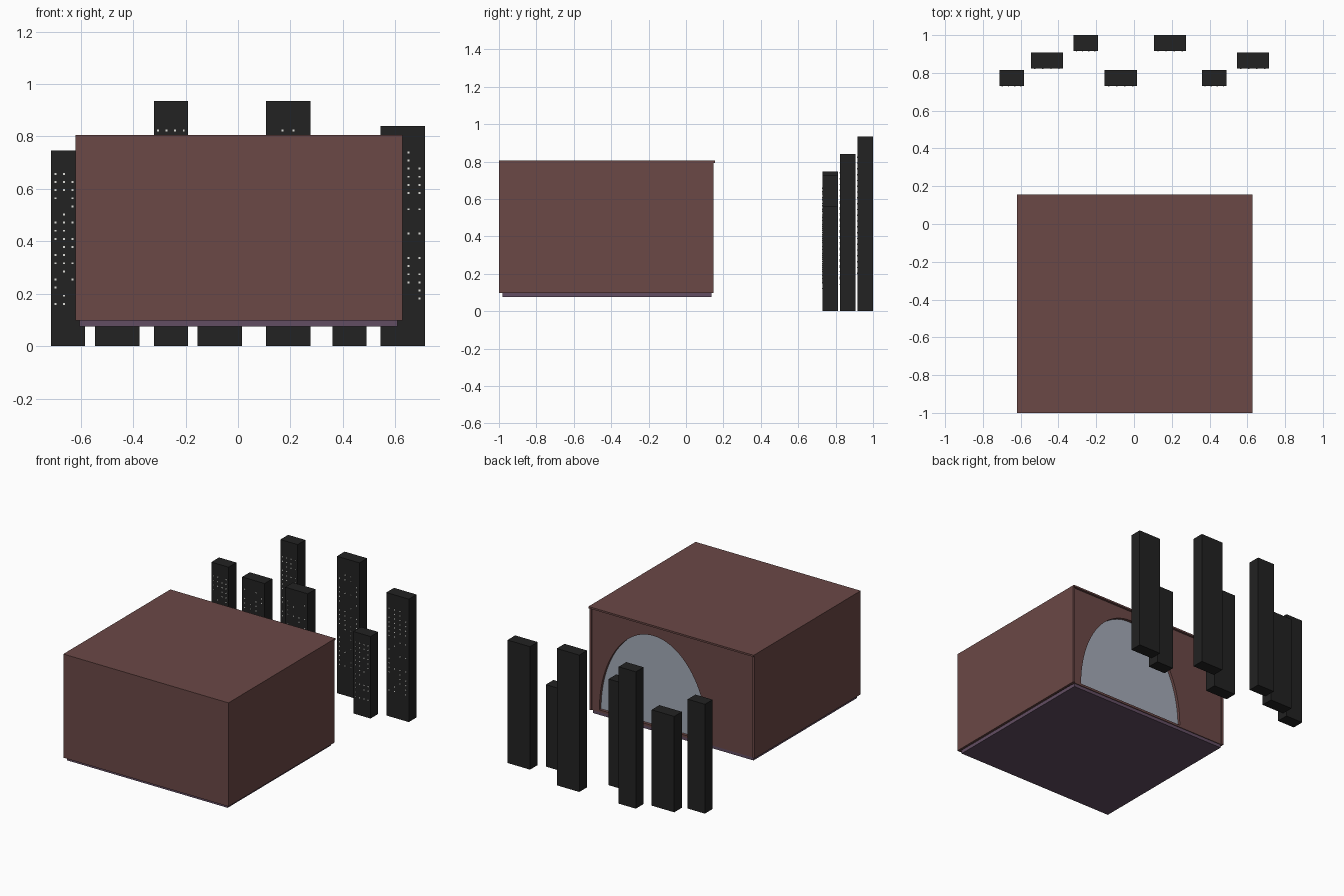
import bpy, bmesh, math, random
from mathutils import Vector

random.seed(7)
cube = bpy.data.objects.get("Cube")
if cube:
    bpy.data.objects.remove(cube, do_unlink=True)


def material(name, rgb):
    """Flat material from display-space 0-255 values."""
    linear = [((c / 255 + 0.055) / 1.055) ** 2.4 for c in rgb] + [1.0]
    mat = bpy.data.materials.new(name)
    mat.use_nodes = True
    mat.diffuse_color = linear
    mat.node_tree.nodes["Principled BSDF"].inputs["Base Color"].default_value = linear
    return mat


BROWN = material("brown wall", (107, 72, 70))
PURPLE = material("purple floor", (98, 77, 98))
GLASS = material("grey blue glass", (164, 171, 184))
TOWER = material("charcoal tower", (34, 34, 34))
LIT = material("lit window", (225, 225, 220))


def finish(name, bm, mat):
    bmesh.ops.recalc_face_normals(bm, faces=bm.faces)
    mesh = bpy.data.meshes.new(name)
    bm.to_mesh(mesh)
    bm.free()
    mesh.materials.append(mat)
    obj = bpy.data.objects.new(name, mesh)
    bpy.context.collection.objects.link(obj)
    return obj


def add_box(bm, lo, hi):
    lo, hi = Vector(lo), Vector(hi)
    verts = bmesh.ops.create_cube(bm, size=1)["verts"]
    for v in verts:
        v.co = (lo + hi) / 2 + v.co * (hi - lo)


def box(name, lo, hi, mat):
    bm = bmesh.new()
    add_box(bm, lo, hi)
    return finish(name, bm, mat)


def upright_plate(name, outline, y0, y1, mat):
    """Extrude an x-z outline from y0 to y1."""
    bm = bmesh.new()
    face = bm.faces.new([bm.verts.new((x, y0, z)) for x, z in outline])
    new = bmesh.ops.extrude_face_region(bm, geom=[face])["geom"]
    for v in new:
        if isinstance(v, bmesh.types.BMVert):
            v.co.y = y1
    return finish(name, bm, mat)


# Room shell
X0, X1, Y0, Y1 = -0.62, 0.628, -1.0, 0.147
BASE, EAVE, TOP, T = 0.097, 0.793, 0.805, 0.015
box("floor", (X0 + T, Y0 + 0.02, 0.075), (X1 - 0.02, Y1 - 0.012, BASE + 0.003), PURPLE)
box("roof", (X0, Y0, EAVE), (X1, 0.155, TOP), BROWN)
box("right_wall", (X0, Y0, BASE), (X0 + T, Y1, EAVE), BROWN)
box("left_wall", (X1 - T, Y0, BASE), (X1, Y1, EAVE), BROWN)
box("front_wall", (X0 + T, Y0, BASE), (X1 - T, Y0 + T, EAVE), BROWN)

# Back wall with a tall arched opening
CX, RX, SILL, RISE = 0.147, 0.41, 0.112, 0.615
arch = [(CX + RX * math.cos(a), SILL + RISE * math.sin(a))
        for a in (math.pi * i / 40 for i in range(41))]
wall = [(X1 - T, BASE), (CX + RX, BASE)] + arch + [
    (CX - RX, BASE), (X0 + T, BASE), (X0 + T, EAVE), (X1 - T, EAVE)]
upright_plate("back_wall", wall, Y1 - 0.035, Y1 - 0.007, BROWN)
upright_plate("arched_window", arch, Y1 - 0.034, Y1 - 0.026, GLASS)
box("window_sill", (CX - RX, Y1 - 0.035, BASE), (CX + RX, Y1 - 0.007, SILL), BROWN)

# Skyline: centre x, width, row, height
WIDE, NARROW, DEPTH = 0.17, 0.13, 0.083
ROW_Y = (0.731, 0.824, 0.917)
towers = [(-0.648, NARROW, 0, 0.747), (-0.461, WIDE, 1, 0.655),
          (-0.256, NARROW, 2, 0.935), (-0.07, WIDE, 0, 0.725),
          (0.191, WIDE, 2, 0.935), (0.425, NARROW, 0, 0.56),
          (0.629, WIDE, 1, 0.84)]
PANE, STEP = 0.0035, 0.031

for n, (cx, width, row, height) in enumerate(towers, 1):
    y = ROW_Y[row]
    box(f"tower_{n}", (cx - width / 2, y, 0), (cx + width / 2, y + DEPTH, height), TOWER)
    # Randomly lit windows on the front face
    bm = bmesh.new()
    rows = int(height * 0.67 / STEP) + 1
    for r in range(rows):
        z = height * 0.88 - r * STEP
        for c in range(4):
            if random.random() < 0.6:
                x = cx + (c - 1.5) * width / 4
                add_box(bm, (x - PANE, y - 0.003, z - PANE),
                        (x + PANE, y + 0.001, z + PANE))
    finish(f"tower_windows_{n}", bm, LIT)
